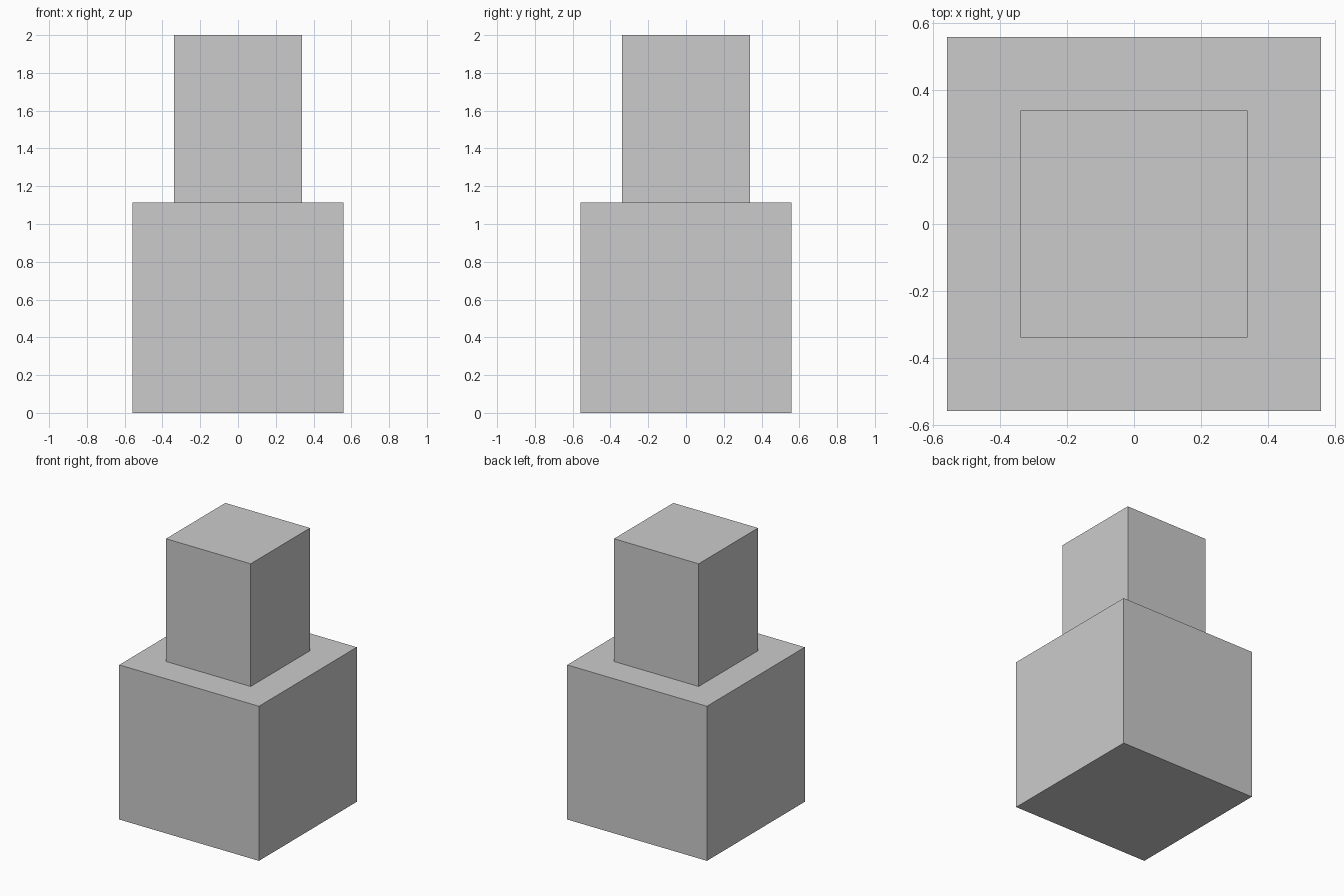
import bpy

if "Cube" in bpy.data.objects:
    bpy.data.objects.remove(bpy.data.objects["Cube"])


def box(name, width, z_bottom, z_top):
    """Square-section box centred on the z axis."""
    bpy.ops.mesh.primitive_cube_add(size=1, location=(0, 0, (z_bottom + z_top) / 2))
    obj = bpy.context.object
    obj.name = name
    obj.scale = (width, width, z_top - z_bottom)
    bpy.ops.object.transform_apply(location=False, rotation=False, scale=True)
    return obj


BASE_TOP = 1.115

# Wide cubic base
box("base_block", 1.115, 0, BASE_TOP)

# Narrower block standing on it
box("upper_block", 0.676, BASE_TOP, 2)
